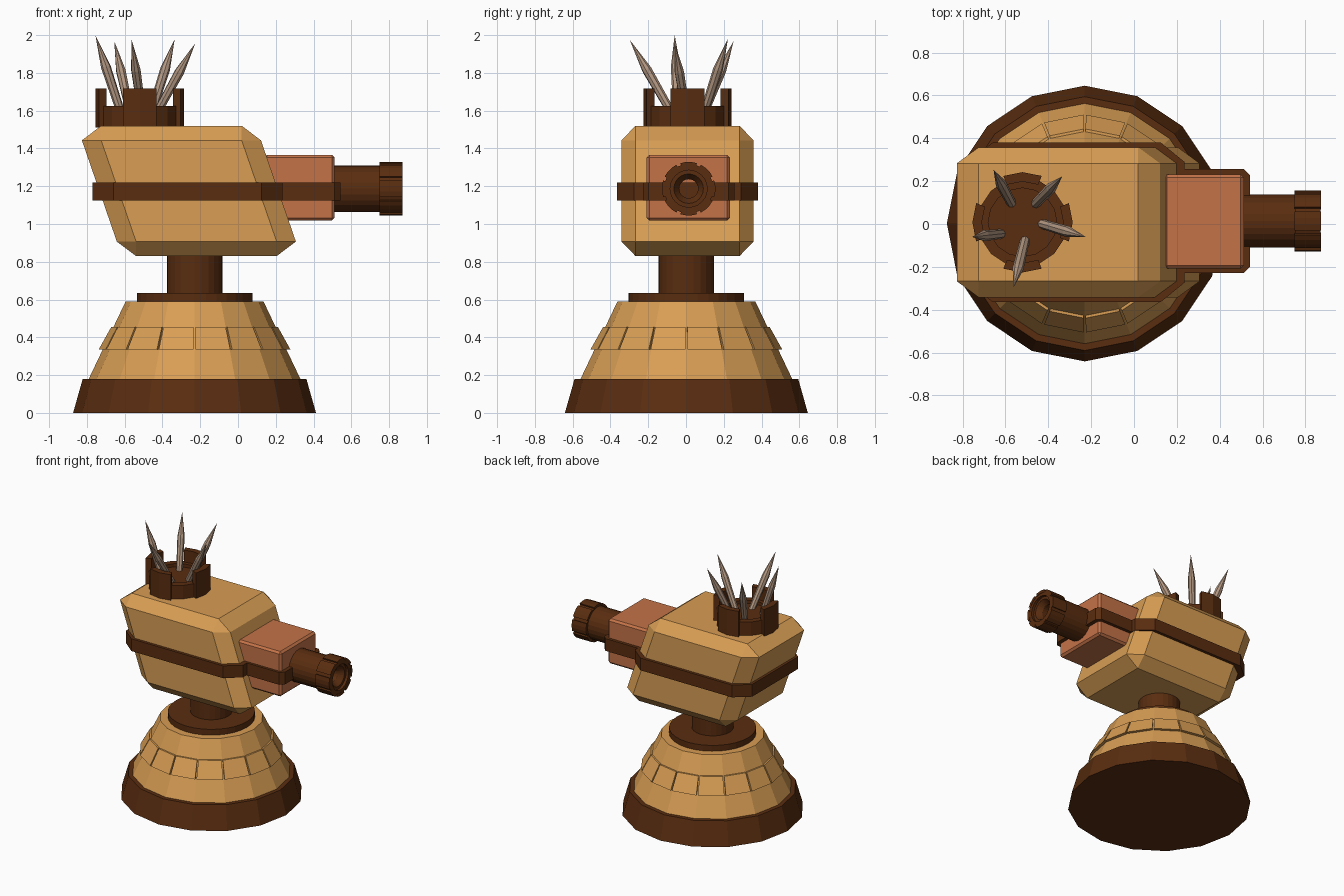
import bpy, bmesh, math
from mathutils import Vector, Matrix

if "Cube" in bpy.data.objects:
    bpy.data.objects.remove(bpy.data.objects["Cube"])


def material(name, rgb):
    m = bpy.data.materials.new(name)
    m.diffuse_color = (*rgb, 1.0)
    m.use_nodes = True
    m.node_tree.nodes["Principled BSDF"].inputs["Base Color"].default_value = m.diffuse_color
    return m


SAND = material("sand", (0.69, 0.34, 0.089))
BROWN = material("dark brown", (0.10, 0.026, 0.005))
CLAY = material("terracotta", (0.55, 0.17, 0.064))
STEEL = material("dull steel", (0.45, 0.31, 0.22))


def finish(name, bm, mat):
    bmesh.ops.remove_doubles(bm, verts=bm.verts, dist=1e-5)
    bmesh.ops.recalc_face_normals(bm, faces=bm.faces)
    me = bpy.data.meshes.new(name)
    bm.to_mesh(me)
    bm.free()
    me.materials.append(mat)
    ob = bpy.data.objects.new(name, me)
    bpy.context.collection.objects.link(ob)
    return ob


def sweep(bm, profile, angles, full, matrix):
    """Turn a (radius, height) profile about z through the given angles (degrees)."""
    rings = []
    for a in angles:
        c, s = math.cos(math.radians(a)), math.sin(math.radians(a))
        rings.append([bm.verts.new(matrix @ Vector((r * c, r * s, h))) for r, h in profile])
    n, p = len(rings), len(profile)
    for i in range(n if full else n - 1):
        a, b = rings[i], rings[(i + 1) % n]
        for j in range(p):
            k = (j + 1) % p
            if profile[j][0] == 0 and profile[k][0] == 0:
                continue
            if profile[j][0] == 0:
                bm.faces.new((a[j], b[k], a[k]))
            elif profile[k][0] == 0:
                bm.faces.new((a[j], b[j], a[k]))
            else:
                bm.faces.new((a[j], b[j], b[k], a[k]))
    if not full:
        bm.faces.new(rings[0])
        bm.faces.new(rings[-1])
    bm.verts.ensure_lookup_table()
    loose = [v for v in bm.verts if not v.link_faces]
    bmesh.ops.delete(bm, geom=loose, context='VERTS')


def lathe(name, profile, sides, mat, matrix):
    bm = bmesh.new()
    sweep(bm, profile, [360 * i / sides for i in range(sides)], True, matrix)
    return finish(name, bm, mat)


def blocks(name, profile, spans, mat, matrix):
    """Separate curved blocks, one per list of angles."""
    bm = bmesh.new()
    for angles in spans:
        sweep(bm, profile, angles, False, matrix)
    return finish(name, bm, mat)


def hull(name, points, mat):
    bm = bmesh.new()
    for p in points:
        bm.verts.new(p)
    bmesh.ops.convex_hull(bm, input=bm.verts)
    bmesh.ops.dissolve_limit(bm, angle_limit=0.01, verts=bm.verts, edges=bm.edges)
    return finish(name, bm, mat)


def chamfer_box(name, centre, half, cut, mat, lean=0.0):
    """Box with all edges chamfered; lean shifts the top and bottom along x."""
    pts = []
    for sx in (-1, 1):
        for sy in (-1, 1):
            for sz in (-1, 1):
                s = (sx, sy, sz)
                for keep in range(3):
                    p = [s[i] * (half[i] - (0 if i == keep else cut[i])) for i in range(3)]
                    p[0] -= lean * sz
                    pts.append(Vector(p) + Vector(centre))
    return hull(name, pts, mat)


def chamfer_slab(name, x0, x1, yc, hy, cx, cy, z0, z1, mat):
    """Flat slab with an eight-sided outline."""
    xc, hx = (x0 + x1) / 2, (x1 - x0) / 2
    pts = []
    for sx in (-1, 1):
        for sy in (-1, 1):
            for dx, dy in ((hx - cx, hy), (hx, hy - cy)):
                for z in (z0, z1):
                    pts.append((xc + sx * dx, yc + sy * dy, z))
    return hull(name, pts, mat)


# Round stand
stand = Matrix.Translation((-0.23, 0.002, 0))
lathe("base_ring", [(0, 0), (0.643, 0), (0.592, 0.18), (0, 0.18)], 16, BROWN, stand)
lathe("base_dome", [(0, 0.17), (0.565, 0.17), (0.365, 0.59), (0, 0.59)], 16, SAND, stand)
step = 22.5
blocks("dome_plates", [(0.46, 0.335), (0.508, 0.335), (0.441, 0.455), (0.40, 0.455)],
       [[i * step + 0.6, (i + 1) * step - 0.6] for i in range(16)], SAND, stand)
lathe("swivel_disc", [(0, 0.585), (0.306, 0.585), (0.306, 0.635), (0, 0.635)], 32, BROWN, stand)
lathe("neck", [(0, 0.63), (0.147, 0.63), (0.147, 0.86), (0, 0.86)], 24, BROWN, stand)

# Leaning body and the strap round it
chamfer_box("body", (-0.26, 0.008, 1.175), (0.474, 0.35, 0.345), (0.102, 0.075, 0.077), SAND, 0.0925)
chamfer_slab("body_strap", -0.77, 0.235, 0.008, 0.372, 0.11, 0.09, 1.125, 1.22, BROWN)

# Gun housing with its strap
chamfer_box("gun_housing", (0.325, 0.012, 1.192), (0.187, 0.22, 0.174), (0.015, 0.015, 0.015), CLAY)
chamfer_slab("housing_strap", 0.15, 0.542, 0.014, 0.242, 0.03, 0.03, 1.125, 1.22, BROWN)

# Hollow barrel, its local z pointing along x
gun = Matrix.Translation((0, 0.014, 1.187)) @ Matrix.Rotation(math.radians(90), 4, 'Y')
lathe("barrel", [(0.05, 0.50), (0.123, 0.50), (0.123, 0.75), (0.131, 0.75), (0.131, 0.87),
                 (0.098, 0.87), (0.098, 0.85), (0.078, 0.85), (0.05, 0.81)], 24, BROWN, gun)
blocks("muzzle_lugs", [(0.12, 0.749), (0.142, 0.749), (0.142, 0.872), (0.12, 0.872)],
       [[i * 45 + d for d in (-18, -6, 6, 18)] for i in range(8)], BROWN, gun)

# Crown holding the spikes
crown = Matrix.Translation((-0.52, 0.008, 0))
lathe("crown_cup", [(0, 1.50), (0.208, 1.50), (0.208, 1.625), (0.16, 1.625), (0.16, 1.60), (0, 1.60)],
      16, BROWN, crown)
blocks("crown_lugs", [(0.19, 1.51), (0.234, 1.51), (0.234, 1.718), (0.19, 1.718)],
       [[i * 90 + d for d in (-step, 0, step)] for i in range(4)], BROWN, crown)

# Spikes: foot x, y then tip x, y, z
spikes = [(-0.565, 0.085, -0.655, 0.252, 1.968),
          (-0.468, 0.085, -0.335, 0.222, 1.98),
          (-0.445, 0.005, -0.226, -0.06, 1.957),
          (-0.505, -0.06, -0.563, -0.298, 1.975),
          (-0.61, -0.045, -0.755, -0.06, 2.0)]
for i, (fx, fy, tx, ty, tz) in enumerate(spikes):
    foot, tip = Vector((fx, fy, 1.56)), Vector((tx, ty, tz))
    d = tip - foot
    turn = Matrix.Translation(foot) @ d.to_track_quat('Z', 'Y').to_matrix().to_4x4()
    L = d.length
    lathe(f"spike_{i + 1}", [(0, 0), (0.022, 0), (0.026, 0.62 * L), (0, L)], 8, STEEL, turn)
